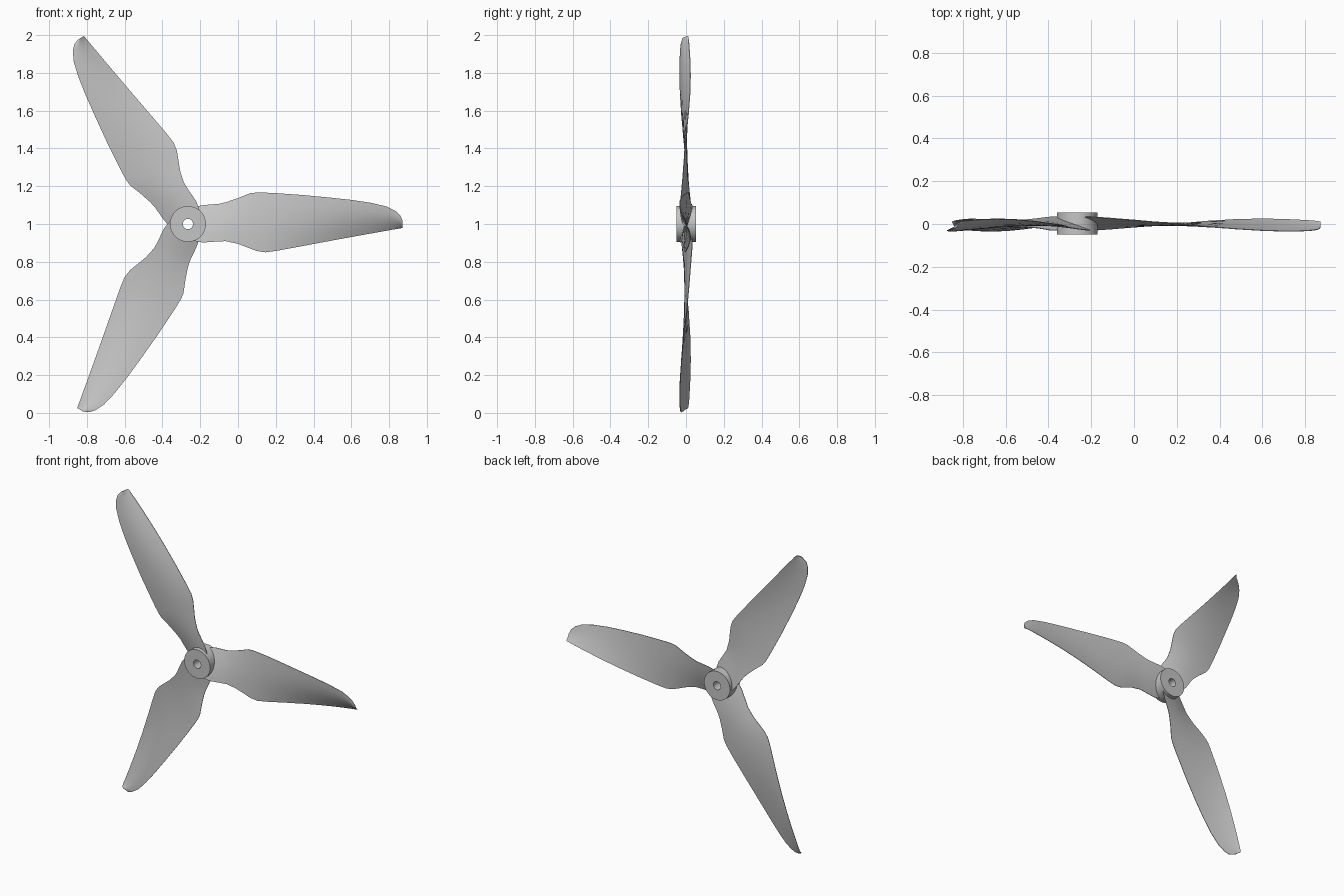
import bpy, bmesh, math

if "Cube" in bpy.data.objects:
    bpy.data.objects.remove(bpy.data.objects["Cube"])

HUB_X, HUB_Z = -0.265, 1.0
HUB_R, HOLE_R = 0.095, 0.027
HUB_FRONT, HUB_BACK = -0.05, 0.053

grey = bpy.data.materials.new("light grey plastic")
grey.diffuse_color = (0.56, 0.56, 0.56, 1)
grey.use_nodes = True
grey.node_tree.nodes["Principled BSDF"].inputs["Base Color"].default_value = grey.diffuse_color


def finish(bm, name):
    bmesh.ops.recalc_face_normals(bm, faces=bm.faces)
    mesh = bpy.data.meshes.new(name)
    bm.to_mesh(mesh)
    bm.free()
    mesh.materials.append(grey)
    obj = bpy.data.objects.new(name, mesh)
    bpy.context.collection.objects.link(obj)
    bpy.ops.object.select_all(action='DESELECT')
    obj.select_set(True)
    bpy.context.view_layer.objects.active = obj
    bpy.ops.object.shade_smooth_by_angle(angle=math.radians(40))
    return obj


def bridge(bm, a, b):
    n = len(a)
    for i in range(n):
        bm.faces.new((a[i], a[(i + 1) % n], b[(i + 1) % n], b[i]))


# Hub: a short tube with a shaft hole, axis along y
def make_hub(segments=40):
    bm = bmesh.new()
    profile = [(HOLE_R, HUB_FRONT), (HUB_R, HUB_FRONT), (HUB_R, HUB_BACK), (HOLE_R, HUB_BACK)]
    rings = []
    for radius, y in profile:
        angles = [2 * math.pi * i / segments for i in range(segments)]
        rings.append([bm.verts.new((HUB_X + radius * math.cos(a), y,
                                    HUB_Z + radius * math.sin(a))) for a in angles])
    for i in range(4):
        bridge(bm, rings[i], rings[(i + 1) % 4])
    finish(bm, "hub")


# Blade stations: radius, upper edge, lower edge, depth of upper edge, depth of lower edge
STATIONS = [
    (0.035, 0.090, -0.090, 0.034, -0.030),
    (0.080, 0.100, -0.098, 0.033, -0.029),
    (0.165, 0.107, -0.092, 0.027, -0.023),
    (0.200, 0.115, -0.091, 0.024, -0.020),
    (0.265, 0.137, -0.105, 0.019, -0.015),
    (0.330, 0.163, -0.130, 0.013, -0.010),
    (0.365, 0.167, -0.143, 0.010, -0.008),
    (0.410, 0.166, -0.150, 0.006, -0.004),
    (0.470, 0.163, -0.142, 0.001, 0.001),
    (0.600, 0.154, -0.118, -0.012, 0.013),
    (0.750, 0.140, -0.090, -0.024, 0.022),
    (0.870, 0.127, -0.068, -0.031, 0.024),
    (0.970, 0.112, -0.050, -0.034, 0.022),
    (1.050, 0.093, -0.036, -0.033, 0.018),
    (1.100, 0.068, -0.027, -0.030, 0.015),
    (1.125, 0.045, -0.023, -0.026, 0.012),
    (1.137, 0.015, -0.020, -0.016, 0.010),
]


# Blade: thin twisted lens sections lofted from hub to tip
def make_blade(name, angle, steps=10):
    bm = bmesh.new()
    ca, sa = math.cos(angle), math.sin(angle)
    rings = []
    for r, up, low, y_up, y_low in STATIONS:
        camber = 0.008 * min(1, max(0, (r - 0.35) / 0.4))
        taper = 1 - 0.5 * r / 1.137
        ring = []
        for side in (-1, 1):
            for i in range(steps + 1):
                u = i / steps if side < 0 else 1 - i / steps
                bulge = math.sin(math.pi * u)
                t = up + (low - up) * u
                y = y_up + (y_low - y_up) * u - camber * bulge
                y += side * (0.0015 + 0.008 * taper * bulge)
                ring.append(bm.verts.new((HUB_X + r * ca - t * sa, y,
                                          HUB_Z + r * sa + t * ca)))
        rings.append(ring)
    for a, b in zip(rings, rings[1:]):
        bridge(bm, a, b)
    # End caps as strips of quads between the two sides
    for ring in (rings[0], rings[-1]):
        n = len(ring)
        for i in range(steps):
            bm.faces.new((ring[i], ring[i + 1], ring[n - 2 - i], ring[n - 1 - i]))
    finish(bm, name)


make_hub()
for index, label in enumerate(("right", "upper", "lower")):
    make_blade(label + "_blade", index * 2 * math.pi / 3)
